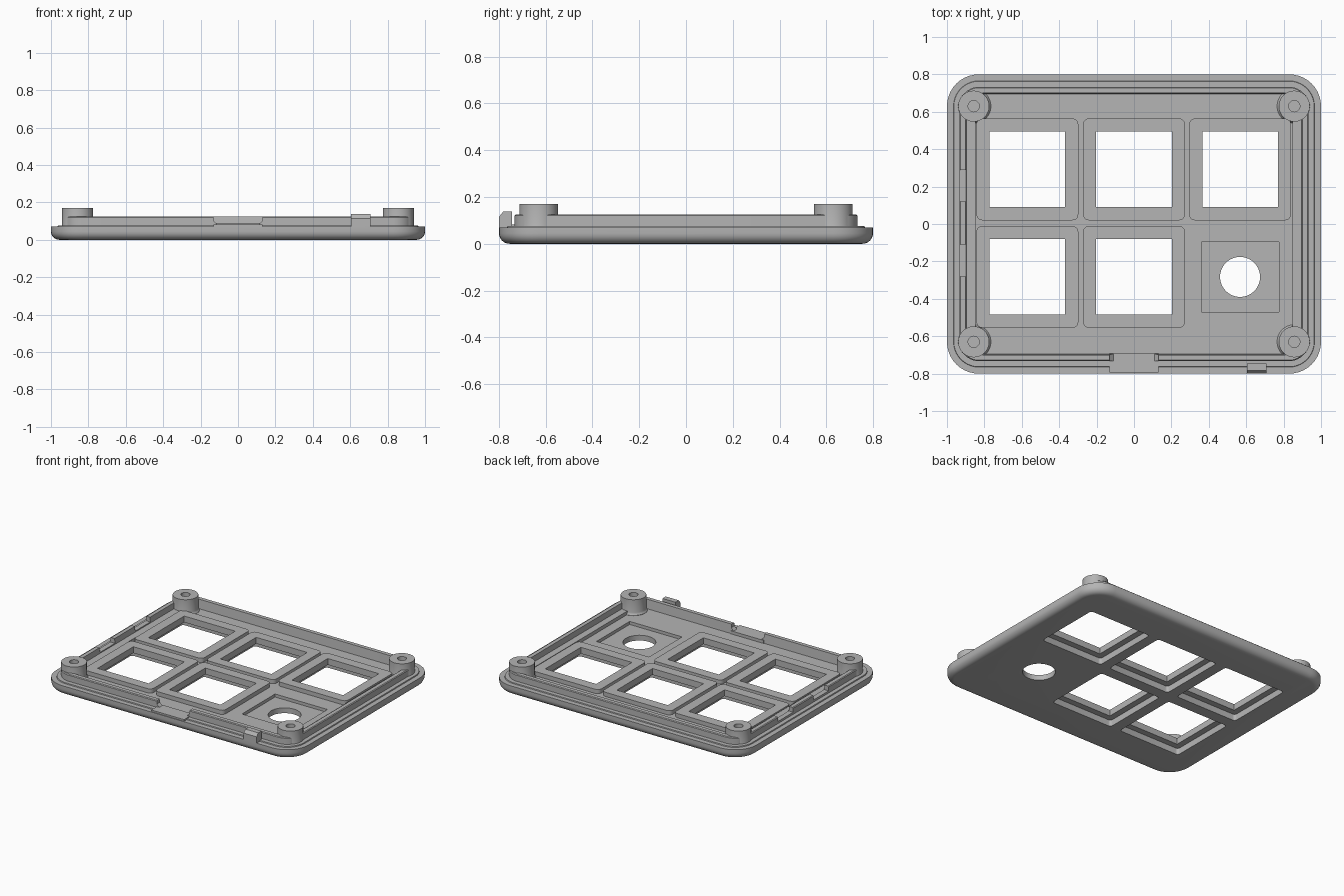
import bpy, bmesh, math

if "Cube" in bpy.data.objects:
    bpy.data.objects.remove(bpy.data.objects["Cube"], do_unlink=True)

grey = bpy.data.materials.new("plain grey")
grey.use_nodes = True
grey.diffuse_color = (0.46, 0.46, 0.46, 1)
grey.node_tree.nodes["Principled BSDF"].inputs["Base Color"].default_value = (0.46, 0.46, 0.46, 1)


def rounded_rect(hx, hy, r, z, cx=0, cy=0, seg=10):
    """Points of a rounded rectangle, anticlockwise."""
    pts = []
    for i, (sx, sy) in enumerate(((1, 1), (-1, 1), (-1, -1), (1, -1))):
        for k in range(seg + 1):
            a = math.pi / 2 * (i + k / seg)
            pts.append((cx + sx * (hx - r) + r * math.cos(a),
                        cy + sy * (hy - r) + r * math.sin(a), z))
    return pts


def circle(cx, cy, r, z, n=40):
    return [(cx + r * math.cos(math.tau * k / n), cy + r * math.sin(math.tau * k / n), z)
            for k in range(n)]


def loft(name, rings):
    """Skin a stack of equal-sized rings and cap both ends."""
    bm = bmesh.new()
    loops = [[bm.verts.new(p) for p in ring] for ring in rings]
    for a, b in zip(loops, loops[1:]):
        for i in range(len(a)):
            j = (i + 1) % len(a)
            bm.faces.new((a[i], a[j], b[j], b[i]))
    bm.faces.new(loops[0][::-1])
    bm.faces.new(loops[-1])
    bmesh.ops.recalc_face_normals(bm, faces=bm.faces)
    mesh = bpy.data.meshes.new(name)
    bm.to_mesh(mesh)
    bm.free()
    mesh.materials.append(grey)
    ob = bpy.data.objects.new(name, mesh)
    bpy.context.collection.objects.link(ob)
    return ob


def block(name, x0, x1, y0, y1, z0, z1, r=0.0):
    c = ((x1 - x0) / 2, (y1 - y0) / 2)
    seg = 5 if r else 0
    if not r:
        return loft(name, [[(x0, y0, z), (x1, y0, z), (x1, y1, z), (x0, y1, z)] for z in (z0, z1)])
    return loft(name, [rounded_rect(*c, r, z, (x0 + x1) / 2, (y0 + y1) / 2, seg) for z in (z0, z1)])


def cylinder(name, cx, cy, r, z0, z1):
    return loft(name, [circle(cx, cy, r, z0), circle(cx, cy, r, z1)])


def combine(target, tool, operation):
    mod = target.modifiers.new(operation.lower(), 'BOOLEAN')
    mod.operation = operation
    mod.solver = 'EXACT'
    mod.object = tool
    bpy.context.view_layer.objects.active = target
    bpy.ops.object.modifier_apply(modifier=mod.name)
    bpy.data.objects.remove(tool, do_unlink=True)


def smooth(ob):
    bpy.ops.object.select_all(action='DESELECT')
    ob.select_set(True)
    bpy.context.view_layer.objects.active = ob
    bpy.ops.object.shade_smooth_by_angle(angle=math.radians(30))


FLOOR, RIM, WALL = 0.06, 0.07, 0.125
FRAME_TOP, LEDGE = 0.09, 0.045

# Tray: rounded underside, stepped rim, raised wall, sunken floor
fillet = 0.045
section = [(fillet * (1 - math.sin(a)), fillet * (1 - math.cos(a)))
           for a in (math.pi / 2 * k / 6 for k in range(7))]
section += [(0, RIM), (0.035, RIM), (0.037, 0.077), (0.067, 0.077), (0.067, WALL - 0.005),
            (0.072, WALL), (0.1, WALL), (0.106, FLOOR)]
tray = loft("tray", [rounded_rect(1 - d, 0.8 - d, 0.17 - d, z) for d, z in section])

# Low inner ledges along the short sides
for s in (-1, 1):
    x0, x1 = sorted((s * 0.848, s * 0.91))
    combine(tray, block("ledge", x0, x1, -0.6, 0.6, 0.05, 0.085), 'UNION')

# Raised key frames, each with a pocket underneath and a square opening
keys = [(x, 0.292) for x in (-0.57, 0, 0.567)] + [(x, -0.283) for x in (-0.57, 0)]


def square(name, centre, half, z0, z1, r=0.0):
    x, y = centre
    return block(name, x - half, x + half, y - half, y + half, z0, z1, r)


for key in keys:
    combine(tray, square("frame", key, 0.272, 0.05, FRAME_TOP, 0.03), 'UNION')
for key in keys:
    combine(tray, square("pocket", key, 0.246, -0.1, LEDGE, 0.02), 'DIFFERENCE')
    combine(tray, square("opening", key, 0.202, -0.1, 0.3), 'DIFFERENCE')

# Knob recess and round opening
combine(tray, block("recess", 0.36, 0.775, -0.47, -0.095, 0.038, 0.3), 'DIFFERENCE')
combine(tray, cylinder("knob_opening", 0.567, -0.283, 0.107, -0.1, 0.3), 'DIFFERENCE')

# Connector notch in the front wall, with bevelled lower corners
notch = [(-0.11, 0.082), (0.11, 0.082), (0.13, 0.1), (0.13, 0.3), (-0.13, 0.3), (-0.13, 0.1)]
combine(tray, loft("notch", [[(x, y, z) for x, z in notch] for y in (-0.9, -0.68)]), 'DIFFERENCE')

# Two latch notches in the left-hand wall
for y in (0.205, -0.195):
    combine(tray, block("latch", -0.99, -0.88, y - 0.085, y + 0.085, 0.092, 0.3), 'DIFFERENCE')
smooth(tray)

# Sill of the connector notch
sill = block("connector_sill", -0.13, 0.13, -0.795, -0.69, 0.06, 0.082)
smooth(sill)

# Corner screw posts with flared feet and blind holes
for sx in (-1, 1):
    for sy in (-1, 1):
        x, y = sx * 0.857, sy * 0.63
        profile = [(0.092, 0.055), (0.092, 0.062), (0.086, 0.068), (0.083, 0.078), (0.083, 0.17),
                   (0.03, 0.17), (0.03, 0.08)]
        post = loft("screw_post", [circle(x, y, r, z) for r, z in profile])
        smooth(post)

# Hooked tab on the front rim
tab = [(-0.8, 0.06), (-0.745, 0.06), (-0.745, 0.137), (-0.782, 0.137), (-0.8, 0.115)]
loft("front_tab", [[(x, y, z) for y, z in tab] for x in (0.605, 0.708)])
